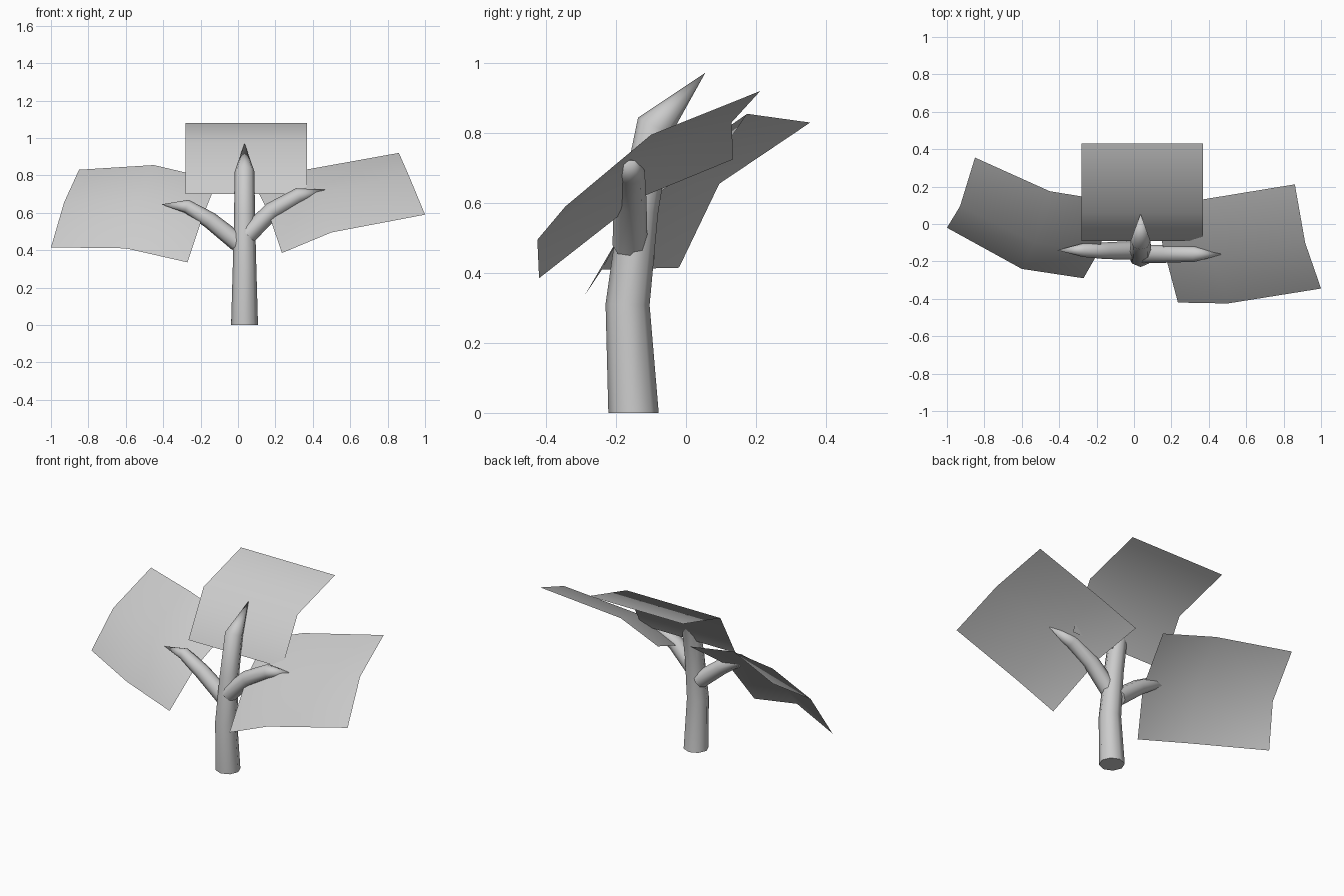
import bpy, bmesh, math
from mathutils import Vector

if "Cube" in bpy.data.objects:
    bpy.data.objects.remove(bpy.data.objects["Cube"])


def finish(name, bm, angle):
    me = bpy.data.meshes.new(name)
    bm.to_mesh(me)
    bm.free()
    ob = bpy.data.objects.new(name, me)
    bpy.context.collection.objects.link(ob)
    bpy.ops.object.select_all(action='DESELECT')
    ob.select_set(True)
    bpy.context.view_layer.objects.active = ob
    bpy.ops.object.shade_smooth_by_angle(angle=math.radians(angle))
    return ob


def limb(name, path, tip, start_dir=None, sides=8):
    """Tapered tube through (x, y, z, radius) stations, closed by a pointed tip."""
    bm = bmesh.new()
    pts = [Vector(p[:3]) for p in path] + [Vector(tip)]
    rings = []
    for i, p in enumerate(path):
        ahead = (pts[i + 1] - pts[i]).normalized()
        if i:
            d = (ahead + (pts[i] - pts[i - 1]).normalized()).normalized()
        else:
            d = Vector(start_dir) if start_dir else ahead
        # steady side axis keeps the rings from twisting
        ref = Vector((1, 0, 0)) if abs(d.x) < 0.5 else Vector((0, 1, 0))
        v = d.cross(ref).normalized()
        u = v.cross(d)
        ring = []
        for k in range(sides):
            a = math.tau * k / sides
            ring.append(bm.verts.new(pts[i] + p[3] * (u * math.cos(a) + v * math.sin(a))))
        rings.append(ring)
    end = bm.verts.new(tip)
    for k in range(sides):
        n = (k + 1) % sides
        for a, b in zip(rings, rings[1:]):
            bm.faces.new((a[k], a[n], b[n], b[k]))
        bm.faces.new((rings[-1][k], rings[-1][n], end))
    bm.faces.new(rings[0])
    bmesh.ops.recalc_face_normals(bm, faces=bm.faces)
    return finish(name, bm, 60)


def leaf_sheet(name, rows):
    """Thin bent sheet from rows of points, facing up."""
    bm = bmesh.new()
    g = [[bm.verts.new(p) for p in r] for r in rows]
    for a, b in zip(g, g[1:]):
        for j in range(len(a) - 1):
            f = bm.faces.new((a[j], a[j + 1], b[j + 1], b[j]))
            f.normal_update()
            if f.normal.z < 0:
                f.normal_flip()
    return finish(name, bm, 80)


# trunk, leaning back to a point
limb("trunk", [(.035, -.15, 0, .072), (.035, -.167, .31, .063),
               (.035, -.135, .58, .056), (.035, -.09, .82, .053)],
     (.035, .055, .972), start_dir=(0, 0, 1))

# side branches
limb("right_branch", [(.05, -.16, .48, .05), (.18, -.16, .61, .047),
                      (.325, -.16, .692, .042)], (.485, -.16, .722))
limb("left_branch", [(0, -.14, .44, .05), (-.15, -.143, .56, .045),
                     (-.275, -.14, .635, .036)], (-.41, -.14, .645))

# top foliage: a profile swept straight across x
profile = [(-.09, .70), (.06, .975), (.43, 1.08)]
leaf_sheet("top_foliage", [[(x, y, z) for y, z in profile] for x in (-.28, .045, .37)])

# side foliage, outer edge to inner edge
leaf_sheet("left_foliage", [
    [(-1, -.02, .415), (-.93, .095, .655), (-.85, .355, .83)],
    [(-.6, -.24, .41), (-.53, -.10, .665), (-.45, .175, .855)],
    [(-.27, -.29, .335), (-.19, -.15, .575), (-.11, .12, .775)]])
leaf_sheet("right_foliage", [
    [(1, -.345, .59), (.915, -.1, .795), (.86, .212, .92)],
    [(.5, -.425, .495), (.42, -.18, .71), (.36, .13, .83)],
    [(.235, -.42, .385), (.155, -.12, .62), (.1, .135, .725)]])
